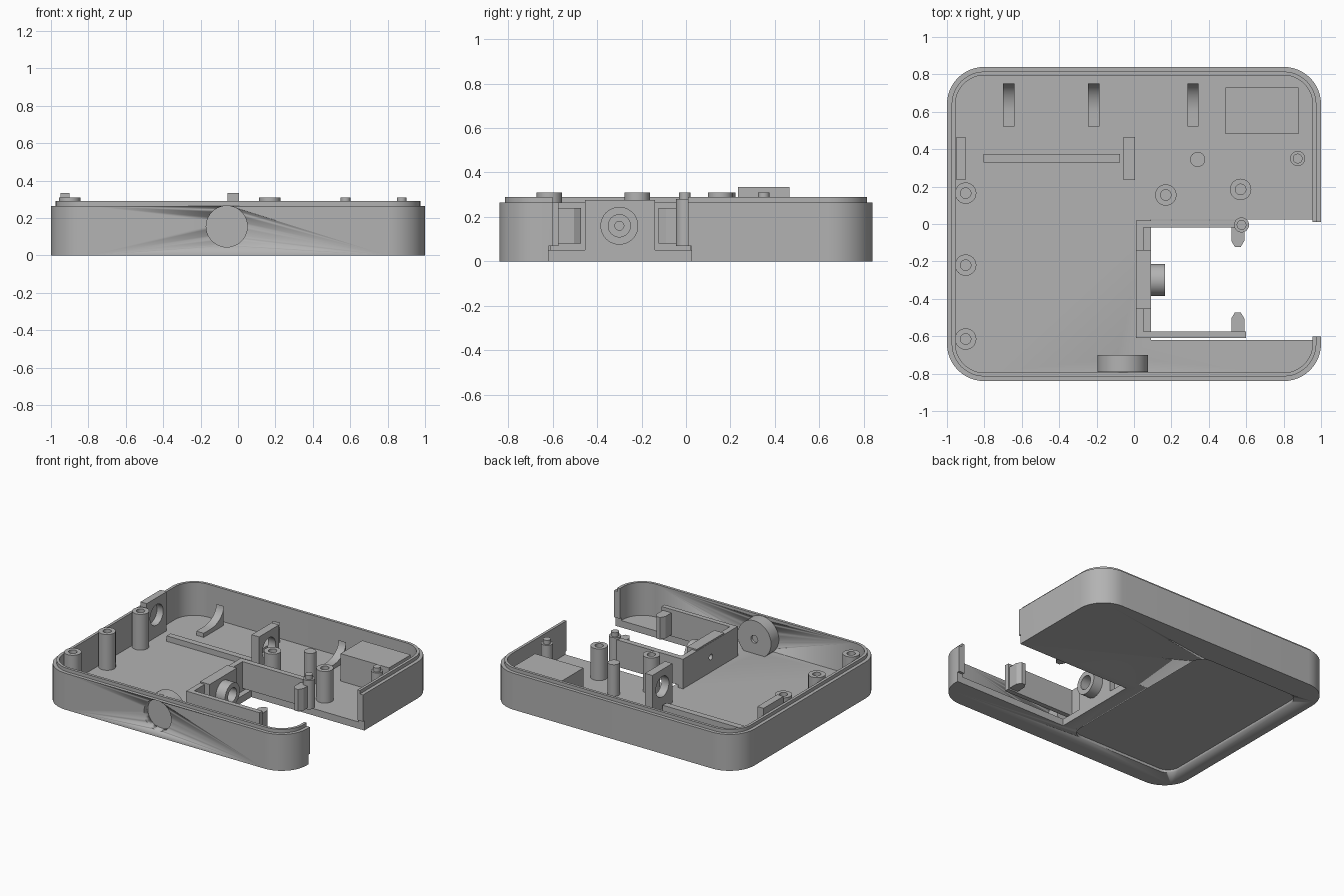
import bpy, bmesh
from math import cos, sin, pi, radians
from mathutils import Matrix

if "Cube" in bpy.data.objects:
    bpy.data.objects.remove(bpy.data.objects["Cube"], do_unlink=True)

# One grey plastic for every part
grey = bpy.data.materials.new("grey_plastic")
grey.use_nodes = True
GREY = (0.45, 0.45, 0.45, 1)
grey.diffuse_color = GREY
grey.node_tree.nodes["Principled BSDF"].inputs["Base Color"].default_value = GREY

FLOOR = 0.05
TO_X = Matrix.Rotation(radians(90), 4, 'Y')
TO_Y = Matrix.Rotation(radians(-90), 4, 'X')


def finish(name, bm, smooth=False):
    bmesh.ops.recalc_face_normals(bm, faces=bm.faces)
    mesh = bpy.data.meshes.new(name)
    bm.to_mesh(mesh)
    bm.free()
    mesh.materials.append(grey)
    ob = bpy.data.objects.new(name, mesh)
    bpy.context.collection.objects.link(ob)
    if smooth:
        activate(ob)
        bpy.ops.object.shade_smooth_by_angle(angle=radians(30))
    return ob


def activate(ob):
    bpy.ops.object.select_all(action='DESELECT')
    ob.select_set(True)
    bpy.context.view_layer.objects.active = ob


def skin(bm, rings):
    """Join successive vertex rings and cap both ends."""
    for a, b in zip(rings, rings[1:]):
        for i in range(len(a)):
            j = (i + 1) % len(a)
            bm.faces.new((a[i], a[j], b[j], b[i]))
    bm.faces.new(rings[0])
    bm.faces.new(rings[-1])


def box(name, x, y, z):
    bm = bmesh.new()
    bmesh.ops.create_cube(bm, size=1)
    for v in bm.verts:
        for k, (lo, hi) in enumerate((x, y, z)):
            v.co[k] = lo if v.co[k] < 0 else hi
    return finish(name, bm)


def lathe(name, profile, loc, turn=Matrix(), n=40):
    """Turn (radius, height) points about an axis."""
    bm = bmesh.new()
    skin(bm, [[bm.verts.new((r * cos(2 * pi * i / n), r * sin(2 * pi * i / n), h))
               for i in range(n)] for r, h in profile])
    bm.transform(Matrix.Translation(loc) @ turn)
    return finish(name, bm, True)


def prism(name, points, lift):
    """Extrude a flat polygon along a vector."""
    bm = bmesh.new()
    base = [bm.verts.new(p) for p in points]
    top = [bm.verts.new([c + d for c, d in zip(p, lift)]) for p in points]
    skin(bm, [base, top])
    return finish(name, bm, True)


def round_rect(x0, x1, y0, y1, r, n=12):
    pts = []
    for k, (cx, cy) in enumerate(((x1 - r, y1 - r), (x0 + r, y1 - r),
                                  (x0 + r, y0 + r), (x1 - r, y0 + r))):
        for i in range(n + 1):
            a = pi / 2 * (k + i / n)
            pts.append((cx + r * cos(a), cy + r * sin(a)))
    return pts


def cut(target, *cutters):
    for c in cutters:
        c.hide_render = True
        mod = target.modifiers.new("cut", 'BOOLEAN')
        mod.operation, mod.solver, mod.object = 'DIFFERENCE', 'EXACT', c
        activate(target)
        bpy.ops.object.modifier_apply(modifier=mod.name)
        bpy.data.objects.remove(c, do_unlink=True)


# Tray shell: outer wall, stepped lip, inner wall, floor
bm = bmesh.new()
rings = []
for inset, z in ((0, 0), (0, 0.265), (0.025, 0.265), (0.025, 0.29), (0.045, 0.29), (0.045, FLOOR)):
    outline = round_rect(inset - 1, 1 - inset, inset - 0.84, 0.84 - inset, 0.2 - inset)
    rings.append([bm.verts.new((px, py, z)) for px, py in outline])
skin(bm, rings)
shell = finish("tray_shell", bm, True)

# Side bay opening, label recess underneath, front round opening
HOLE = (-0.06, -0.9, 0.155)
cut(shell,
    box("bay_floor_cutter", (0.09, 1.1), (-0.62, 0.025), (-0.1, 0.07)),
    box("bay_wall_cutter", (0.9, 1.1), (-0.602, 0.01), (0.06, 0.4)),
    prism("label_cutter", [(x, y, -0.05) for x, y in
                           round_rect(-0.87, -0.02, -0.67, 0.66, 0.09)], (0, 0, 0.07)),
    lathe("front_hole_cutter", [(0.11, 0), (0.11, 0.18)], HOLE, TO_Y))

# Round housing behind the front opening
lathe("front_housing", [(0.11, 0.11), (0.135, 0.11), (0.135, 0.2), (0.028, 0.2),
                        (0.028, 0.18), (0.11, 0.18), (0.11, 0.11)], HOLE, TO_Y)

# Screw posts with blind holes
for i, (x, y, top) in enumerate(((-0.9, 0.165, 0.31), (-0.9, -0.22, 0.31), (-0.9, -0.615, 0.31),
                                 (0.17, 0.155, 0.31), (0.57, 0.185, 0.28))):
    lathe(f"screw_post_{i + 1}", [(0.057, FLOOR - 0.01), (0.057, top), (0.028, top),
                                  (0.028, top - 0.12)], (x, y, 0))

# Locating posts, two of them with pins
for name, x, y, foot in (("bay_pin_post", 0.575, -0.005, 0.07), ("rear_pin_post", 0.875, 0.35, 0.04)):
    lathe(name, [(0.04, foot), (0.04, 0.28), (0.026, 0.28), (0.026, 0.31)], (x, y, 0))
lathe("plain_post", [(0.04, 0.04), (0.04, 0.28)], (0.34, 0.345, 0))

# Bay frame: end wall, thick centre, side walls
end_wall = box("bay_end_wall", (0.01, 0.05), (-0.61, 0.02), (0.04, 0.265))
centre = box("bay_end_block", (0.012, 0.09), (-0.455, -0.14), (0.04, 0.275))
for wall in (end_wall, centre):
    cut(wall, lathe("wire_hole_cutter", [(0.02, 0), (0.02, 0.2)], (-0.05, -0.3, 0.16), TO_X))
box("bay_rear_wall", (0.045, 0.6), (-0.02, 0.02), (0.07, 0.265))
box("bay_front_wall", (0.045, 0.6), (-0.61, -0.575), (0.07, 0.265))

# Tubular boss on the end wall
lathe("bay_boss", [(0.02, 0.0), (0.085, 0.0), (0.085, 0.077), (0.05, 0.077),
                   (0.05, 0.01), (0.02, 0.01), (0.02, 0.0)], (0.088, -0.3, 0.16), TO_X)

# Tapered snap clips facing each other across the bay
for name, y, d in (("rear_clip", -0.015, -1), ("front_clip", -0.58, 1)):
    prism(name, [(0.52, y, 0.08), (0.59, y, 0.08), (0.59, y + d * 0.075, 0.08),
                 (0.57, y + d * 0.108, 0.08), (0.54, y + d * 0.108, 0.08),
                 (0.52, y + d * 0.075, 0.08)], (0, 0, 0.16))

# Shaft support plates and the low rib between them
for name, x0, x1 in (("left_support_plate", -0.95, -0.9), ("centre_support_plate", -0.055, 0.005)):
    plate = box(name, (x0, x1), (0.235, 0.465), (0.04, 0.335))
    cut(plate, lathe("shaft_hole_cutter", [(0.075, 0), (0.075, 0.2)], (x0 - 0.05, 0.35, 0.21), TO_X))
box("floor_rib", (-0.805, -0.075), (0.33, 0.375), (0.04, 0.09))

# Raised block in the rear corner
box("corner_block", (0.49, 0.88), (0.48, 0.73), (0.04, 0.25))

# Curved cradles near the rear wall
arc = [(0.6 + 0.15 * sin(a), 0.19 - 0.11 * cos(a)) for a in (pi / 2 * i / 10 for i in range(11))]
side = [(0.75, 0.04), (0.52, 0.04), (0.52, 0.08)] + arc
for i, x in enumerate((-0.7, -0.245, 0.285)):
    prism(f"cradle_{i + 1}", [(x, y, z) for y, z in side], (0.06, 0, 0))
